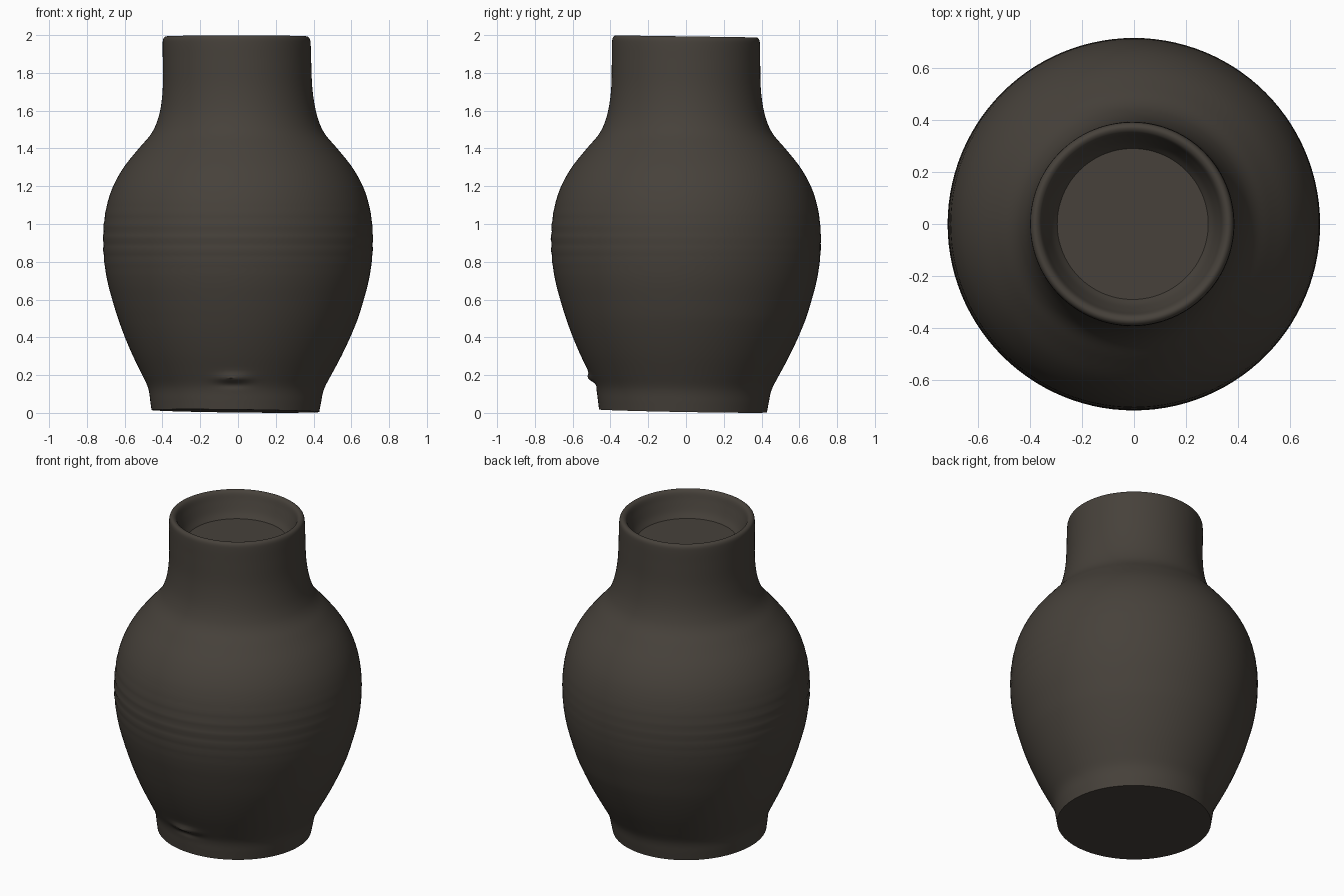
import bpy, bmesh, math
from mathutils import Vector

if "Cube" in bpy.data.objects:
    bpy.data.objects.remove(bpy.data.objects["Cube"])

SEGMENTS = 112
STEPS = 5

# (radius, height) outline of the wall: foot, belly, shoulder, neck, lip, inside
OUTER = [(0.444, 0.0), (0.452, 0.05), (0.460, 0.10), (0.473, 0.14), (0.503, 0.20),
         (0.553, 0.30), (0.597, 0.40), (0.635, 0.50), (0.666, 0.60), (0.692, 0.70),
         (0.708, 0.80), (0.714, 0.90), (0.710, 1.00), (0.694, 1.10), (0.661, 1.20),
         (0.605, 1.30), (0.525, 1.40), (0.465, 1.47), (0.433, 1.53), (0.410, 1.61),
         (0.396, 1.72), (0.393, 1.85), (0.392, 1.95), (0.388, 1.985), (0.375, 1.998),
         (0.360, 1.995), (0.348, 1.98), (0.335, 1.94), (0.312, 1.88), (0.290, 1.845)]


def smooth_outline(points):
    """Catmull-Rom curve through the outline points."""
    p = [Vector(q) for q in points]
    out = []
    for i in range(len(p) - 1):
        a, b, c, d = p[max(i - 1, 0)], p[i], p[i + 1], p[min(i + 2, len(p) - 1)]
        for s in range(STEPS):
            t = s / STEPS
            out.append(0.5 * (2 * b + (c - a) * t + (2 * a - 5 * b + 4 * c - d) * t * t
                              + (3 * b - a - 3 * c + d) * t ** 3))
    return out + [p[-1]]


def place(r, z, ang):
    """Wall point with throwing rings, a thumb dent and a slight hand-made lean."""
    # throwing rings around the belly, strongest on the front left
    side = 0.6 + 0.4 * math.cos(ang - math.radians(235))
    r += 0.003 * side * math.exp(-((z - 0.93) / 0.13) ** 2) * math.sin(z * 2 * math.pi / 0.065)
    # small clay bulge above the foot at the front
    d = (ang - math.radians(268)) / 0.16
    r += 0.022 * math.exp(-d * d - ((z - 0.172) / 0.022) ** 2)
    r -= 0.008 * math.exp(-d * d - ((z - 0.135) / 0.018) ** 2)
    x, y = r * math.cos(ang), r * math.sin(ang)
    low = max(0.0, 1 - z / 0.5)
    high = max(0.0, (z - 1.6) / 0.4)
    shift_x = -0.014 * low - 0.008 * high
    shift_y = -0.016 * low
    z += low * (0.010 - 0.012 * x - 0.018 * y) - high * 0.016 * (y + 0.38) * 0.9
    return x + shift_x, y + shift_y, z


clay = bpy.data.materials.new("dark_brown_clay")
clay.diffuse_color = (0.062, 0.053, 0.043, 1.0)
clay.use_nodes = True
clay.node_tree.nodes["Principled BSDF"].inputs["Base Color"].default_value = clay.diffuse_color

# vase wall
bm = bmesh.new()
rings = []
for r, z in smooth_outline(OUTER):
    rings.append([bm.verts.new(place(r, z, 2 * math.pi * k / SEGMENTS)) for k in range(SEGMENTS)])
for lower, upper in zip(rings, rings[1:]):
    for k in range(SEGMENTS):
        n = (k + 1) % SEGMENTS
        bm.faces.new((lower[k], lower[n], upper[n], upper[k]))

# flat underside and the shallow floor inside the neck
bm.faces.new(list(reversed(rings[0])))
bm.faces.new(rings[-1])

mesh = bpy.data.meshes.new("vase")
bm.to_mesh(mesh)
bm.free()
mesh.materials.append(clay)
vase = bpy.data.objects.new("vase", mesh)
bpy.context.collection.objects.link(vase)
bpy.context.view_layer.objects.active = vase
vase.select_set(True)
bpy.ops.object.shade_smooth_by_angle(angle=math.radians(40))
